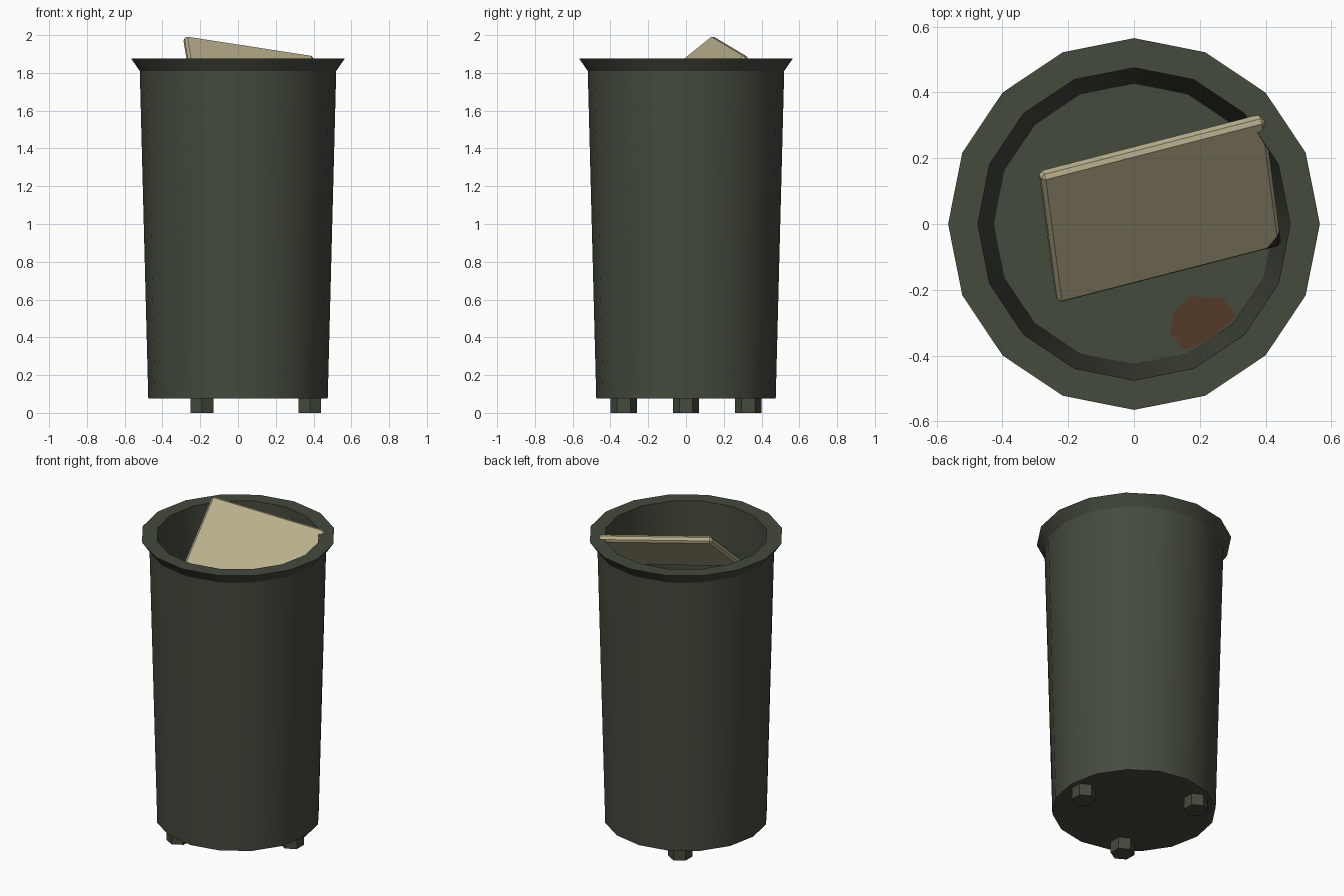
import bpy, bmesh
from math import cos, sin, tau, radians
from mathutils import Vector, Matrix

if "Cube" in bpy.data.objects:
    bpy.data.objects.remove(bpy.data.objects["Cube"])


def material(name, rgb):
    m = bpy.data.materials.new(name)
    m.use_nodes = True
    m.diffuse_color = (*rgb, 1)
    m.node_tree.nodes["Principled BSDF"].inputs["Base Color"].default_value = (*rgb, 1)
    return m


green = material("dark_green", (0.058, 0.070, 0.047))
tan = material("tan_board", (0.479, 0.423, 0.262))
rust = material("rust_brown", (0.090, 0.042, 0.020))
soot = material("soot_dark", (0.022, 0.024, 0.019))


def finish(name, bm, *mats, recalc=True):
    if recalc:
        bmesh.ops.recalc_face_normals(bm, faces=bm.faces)
    mesh = bpy.data.meshes.new(name)
    bm.to_mesh(mesh)
    bm.free()
    for m in mats:
        mesh.materials.append(m)
    obj = bpy.data.objects.new(name, mesh)
    bpy.context.collection.objects.link(obj)
    return obj


def lathe(bm, profile, sides, centre=(0, 0), turn=0):
    """Stack of rings from (radius, height) pairs, capped at both ends."""
    rings = [[bm.verts.new((centre[0] + r * cos(turn + tau * i / sides),
                            centre[1] + r * sin(turn + tau * i / sides), z))
              for i in range(sides)] for r, z in profile]
    for a, b in zip(rings, rings[1:]):
        for i in range(sides):
            j = (i + 1) % sides
            bm.faces.new((a[i], a[j], b[j], b[i]))
    bm.faces.new(rings[0][::-1])
    bm.faces.new(rings[-1])


# Tapered bin with flared rim and hollow inside
FLOOR = 0.12
bm = bmesh.new()
lathe(bm, [(0.475, 0.075), (0.52, 1.81), (0.565, 1.875), (0.475, 1.875), (0.427, FLOOR)], 16)
bin_body = finish("bin_body", bm, green)
bpy.ops.object.select_all(action='DESELECT')
bin_body.select_set(True)
bpy.context.view_layer.objects.active = bin_body
bpy.ops.object.shade_smooth_by_angle(angle=radians(30))

# Three hexagonal feet
for k, name in enumerate(("left_foot", "back_right_foot", "front_right_foot")):
    a = tau * k / 3
    bm = bmesh.new()
    lathe(bm, [(0.07, 0), (0.07, 0.08)], 6, (0.38 * cos(a), 0.38 * sin(a)), tau / 4)
    finish(name, bm, green)

# Rust stain on the floor
bm = bmesh.new()
outline = [(0.11, -0.33), (0.15, -0.38), (0.18, -0.375), (0.24, -0.34), (0.31, -0.28),
           (0.27, -0.225), (0.17, -0.22), (0.12, -0.27)]
bm.faces.new([bm.verts.new((x, y, FLOOR + 0.004)) for x, y in outline])
finish("rust_stain", bm, rust, recalc=False)

# Bevelled board leaning inside, with one sooty lower corner
size = Vector((0.71, 0.50, 0.045))
along = Vector((0.68, 0.175, -0.105)).normalized()
up = Vector((-0.065, 0.405, 0.33))
up = (up - along * up.dot(along)).normalized()
out = along.cross(up)
bm = bmesh.new()
bmesh.ops.create_cube(bm, size=1, matrix=Matrix.Diagonal((*size, 1)))
bmesh.ops.bevel(bm, geom=bm.edges[:], offset=0.012, segments=1, affect='EDGES')
cut = size.x / 2 - 0.06 + size.y / 2
bmesh.ops.bisect_plane(bm, geom=bm.verts[:] + bm.edges[:] + bm.faces[:],
                       plane_co=(cut, 0, 0), plane_no=(1, -1, 0))
for f in bm.faces:
    c = f.calc_center_median()
    f.material_index = int(c.x - c.y > cut)
board = finish("leaning_board", bm, tan, soot)
board.matrix_world = Matrix.Translation((0.079, 0.048, 1.775)) @ Matrix((along, up, out)).transposed().to_4x4()
